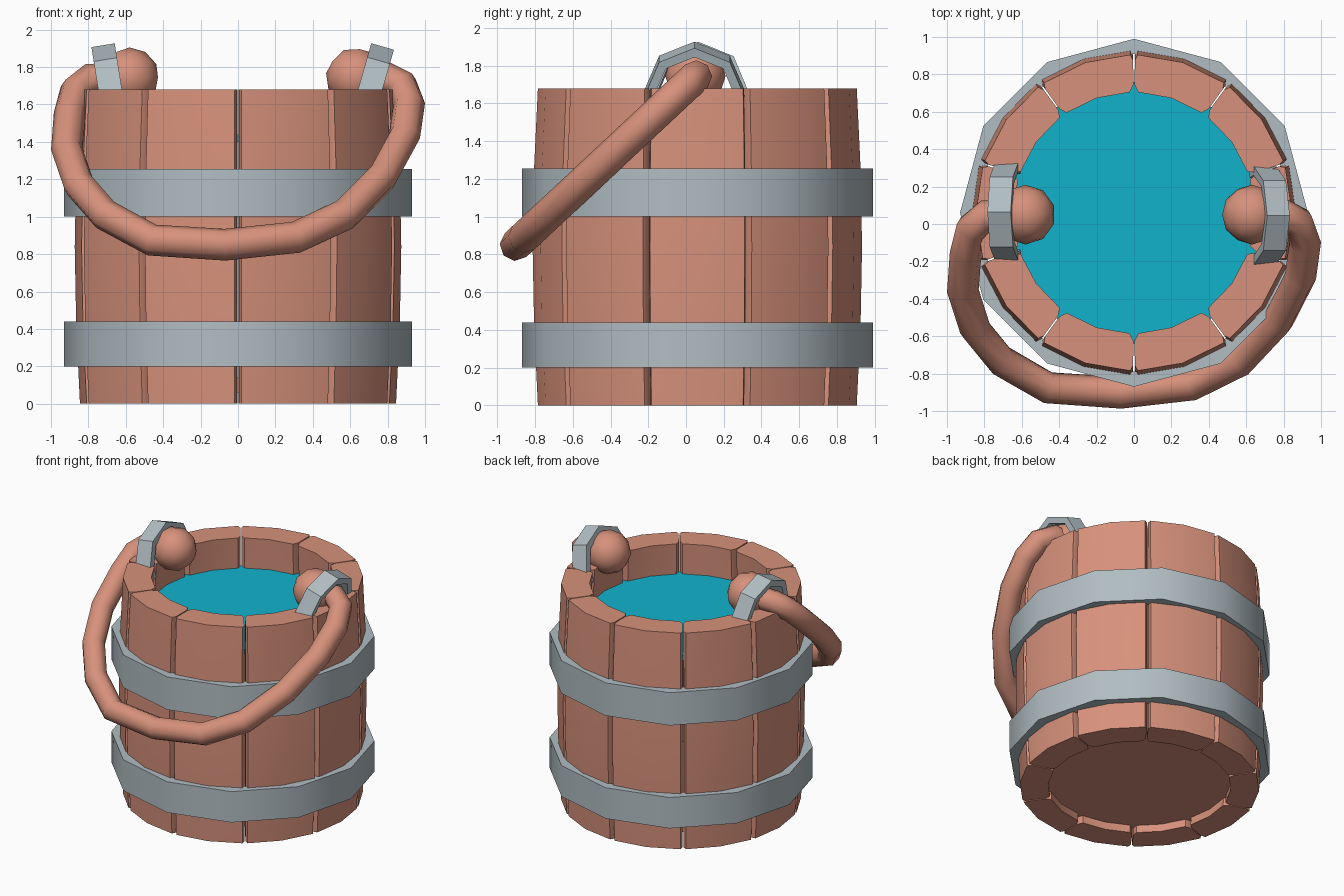
import bpy, bmesh, math
from mathutils import Matrix, Vector

if "Cube" in bpy.data.objects:
    bpy.data.objects.remove(bpy.data.objects["Cube"])

CY = 0.06  # bucket axis sits slightly behind the origin


def material(name, rgb):
    m = bpy.data.materials.new(name)
    m.diffuse_color = (*rgb, 1)
    m.use_nodes = True
    m.node_tree.nodes["Principled BSDF"].inputs["Base Color"].default_value = m.diffuse_color
    return m


WOOD = material("warm wood", (0.68, 0.285, 0.2))
METAL = material("grey metal", (0.44, 0.51, 0.545))
WATER = material("teal water", (0.006, 0.45, 0.6))


def finish(bm, name, mat, smooth=None):
    bmesh.ops.recalc_face_normals(bm, faces=bm.faces)
    me = bpy.data.meshes.new(name)
    bm.to_mesh(me)
    bm.free()
    ob = bpy.data.objects.new(name, me)
    bpy.context.collection.objects.link(ob)
    me.materials.append(mat)
    if smooth:
        shade(ob, smooth)
    return ob


def shade(ob, deg):
    bpy.ops.object.select_all(action='DESELECT')
    ob.select_set(True)
    bpy.context.view_layer.objects.active = ob
    bpy.ops.object.shade_smooth_by_angle(angle=math.radians(deg))


def loft(bm, sections, closed=False):
    """Skin a list of equal-length closed loops; cap the ends unless closed."""
    loops = [[bm.verts.new(p) for p in s] for s in sections]
    n = len(loops[0])
    pairs = list(zip(loops, loops[1:]))
    if closed:
        pairs.append((loops[-1], loops[0]))
    for a, b in pairs:
        for i in range(n):
            j = (i + 1) % n
            bm.faces.new((a[i], a[j], b[j], b[i]))
    if not closed:
        bm.faces.new(loops[0])
        bm.faces.new(loops[-1])


# Ten bulging staves with bevelled long edges
LEVELS = [(0, 0.845), (0.42, 0.865), (0.84, 0.873), (1.26, 0.865), (1.68, 0.845)]
for k in range(10):
    mid = math.radians(18 + 36 * k)
    sections = []
    for z, R in LEVELS:
        ri = R - 0.2
        half = [(0, R), (16.7, R), (17.7, R - 0.03), (17.7, ri + 0.04), (16, ri), (0, ri)]
        prof = half + [(-a, r) for a, r in half[-2:0:-1]]
        sections.append([(r * math.sin(mid + math.radians(a)),
                          CY + r * math.cos(mid + math.radians(a)), z) for a, r in prof])
    bm = bmesh.new()
    loft(bm, sections)
    finish(bm, f"stave_{k + 1}", WOOD, 30)


# Twelve-sided metal hoops
def hoop(name, z0, z1):
    bm = bmesh.new()
    secs = []
    for i in range(12):
        a = math.radians(30 * i)
        secs.append([(r * math.sin(a), CY + r * math.cos(a), z)
                     for r, z in ((0.93, z0), (0.93, z1), (0.85, z1), (0.85, z0))])
    loft(bm, secs, closed=True)
    finish(bm, name, METAL, 32)


hoop("lower_hoop", 0.20, 0.44)
hoop("upper_hoop", 1.00, 1.255)


# Bucket floor and water surface
def disc(name, z, depth, r, mat):
    bm = bmesh.new()
    bmesh.ops.create_cone(bm, cap_ends=True, segments=20, radius1=r, radius2=r, depth=depth,
                          matrix=Matrix.Translation((0, CY, z)))
    finish(bm, name, mat)


disc("bucket_floor", 0.10, 0.08, 0.69, WOOD)
disc("water", 1.42, 0.04, 0.70, WATER)


# Arched straps holding the handle, leaning outwards
def strap(name, x, y, lean):
    bm = bmesh.new()
    secs = []
    for a in (-20, 0, 45, 90, 135, 180, 200):
        c, s = math.cos(math.radians(a)), math.sin(math.radians(a))
        secs.append([(w, r * c, r * s)
                     for r, w in ((0.265, -0.063), (0.265, 0.063), (0.215, 0.063), (0.215, -0.063))])
    loft(bm, secs)
    bm.transform(Matrix.Translation((x, y, 1.655)) @ Matrix.Rotation(math.radians(lean), 4, 'Y'))
    finish(bm, name, METAL)


strap("left_strap", -0.68, 0.065, -9)
strap("right_strap", 0.70, 0.045, 16)


# Rounded knobs at the handle ends
for name, x, turn in (("left_knob", -0.58, 0.0), ("right_knob", 0.63, 0.6)):
    bm = bmesh.new()
    bmesh.ops.create_icosphere(bm, subdivisions=2, radius=0.16,
                               matrix=Matrix.Translation((x, 0.05, 1.745)) @ Matrix.Rotation(turn, 4, 'Y'))
    finish(bm, name, WOOD, 60)

# Swung-down handle: a tube along a tilted arc
PATH = [(-0.60, 1.74), (-0.79, 1.735), (-0.87, 1.67), (-0.9, 1.55), (-0.915, 1.36),
        (-0.85, 1.17), (-0.71, 1.01), (-0.46, 0.875), (-0.07, 0.85), (0.31, 0.89),
        (0.57, 1.01), (0.77, 1.21), (0.89, 1.43), (0.915, 1.6), (0.88, 1.7),
        (0.79, 1.745), (0.62, 1.735)]
cu = bpy.data.curves.new("handle", 'CURVE')
cu.dimensions = '3D'
cu.bevel_depth = 0.085
cu.bevel_resolution = 2
cu.use_fill_caps = True
sp = cu.splines.new('POLY')
sp.points.add(len(PATH) - 1)
for p, (x, z) in zip(sp.points, PATH):
    p.co = (x, 0.05 + (z - 1.74) * 1.07, z, 1)
handle = bpy.data.objects.new("handle", cu)
bpy.context.collection.objects.link(handle)
cu.materials.append(WOOD)
bpy.ops.object.select_all(action='DESELECT')
handle.select_set(True)
bpy.context.view_layer.objects.active = handle
bpy.ops.object.convert(target='MESH')
shade(bpy.context.view_layer.objects.active, 65)
